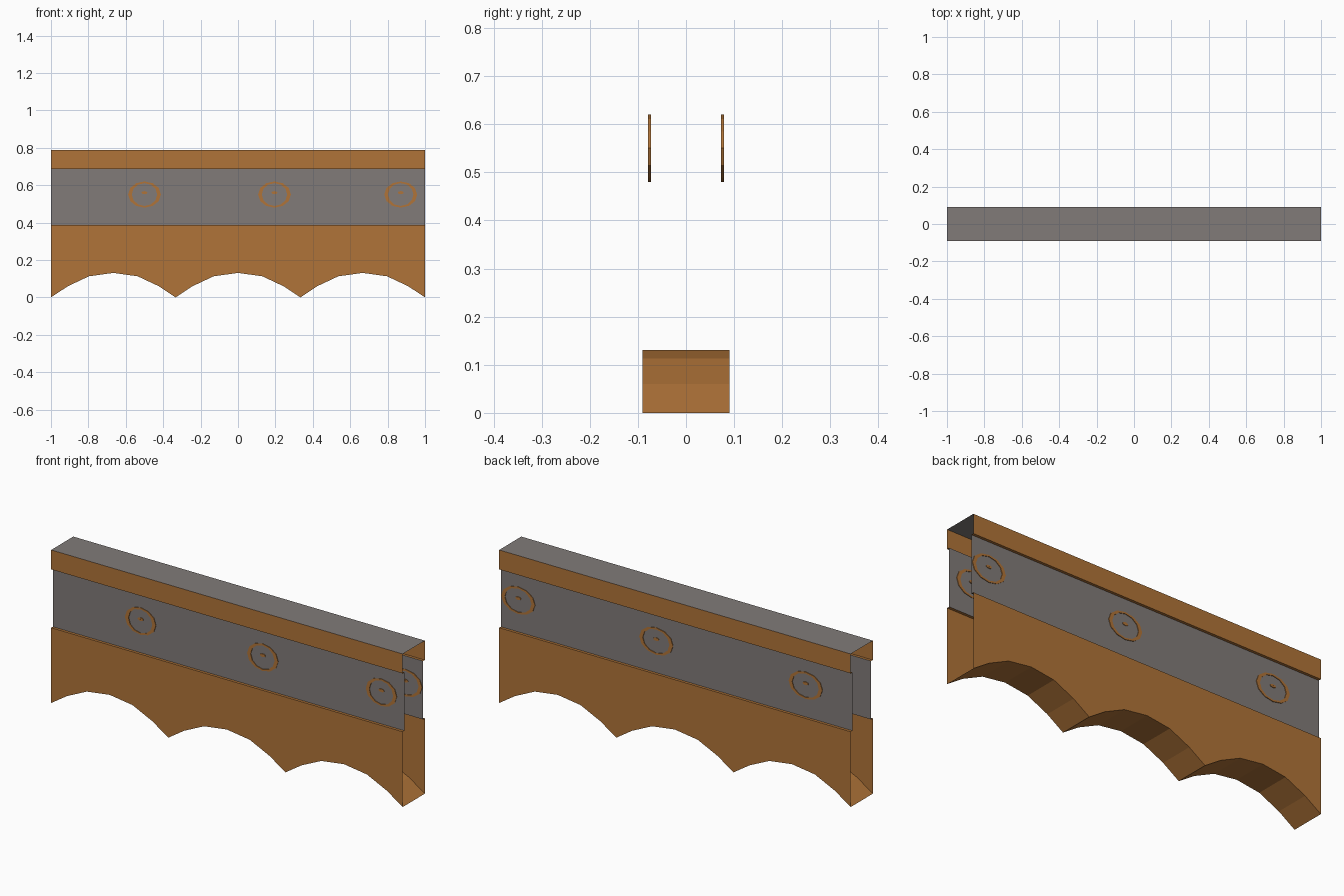
import bpy, math

if "Cube" in bpy.data.objects:
    bpy.data.objects.remove(bpy.data.objects["Cube"])

Z_LEDGE, Z_RIM, Z_TOP = 0.387, 0.687, 0.787
Y_WALL, Y_PANEL = 0.09, 0.076


def material(name, rgb):
    m = bpy.data.materials.new(name)
    m.diffuse_color = (*rgb, 1)
    m.use_nodes = True
    m.node_tree.nodes["Principled BSDF"].inputs["Base Color"].default_value = m.diffuse_color
    return m


wood = material("warm ochre", (0.434, 0.174, 0.040))
stone = material("warm grey", (0.220, 0.198, 0.190))


def add_mesh(name, verts, faces, mat):
    me = bpy.data.meshes.new(name)
    me.from_pydata(verts, [], faces)
    me.materials.append(mat)
    me.update()
    ob = bpy.data.objects.new(name, me)
    bpy.context.collection.objects.link(ob)
    return ob


def strip(name, a, b, mat):
    """Sheet of quads between two equally long point rows."""
    n = len(a)
    return add_mesh(name, a + b,
                    [(i, i + 1, n + i + 1, n + i) for i in range(n - 1)], mat)


def band(name, y0, z0, y1, z1, mat):
    """Sheet running the full length of the bridge."""
    return strip(name, [(-1, y0, z0), (1, y0, z0)], [(-1, y1, z1), (1, y1, z1)], mat)


# Outline of the three shallow arches
half = [(-1 / 3, 0), (-0.243, 0.06), (-0.13, 0.113)]
span = half + [(0, 0.131)] + [(-x, z) for x, z in reversed(half[1:])]
arch = [(c * 2 / 3 + x, z) for c in (-1, 0, 1) for x, z in span] + [(1, 0)]

# Arch underside and deck (the ends of the shell stay open)
strip("arch_underside", [(x, Y_WALL, z) for x, z in arch],
      [(x, -Y_WALL, z) for x, z in arch], wood)
band("deck", -Y_WALL, Z_TOP, Y_WALL, Z_TOP, stone)


def plate(name, x, y, z, outer, inner, n=12, t=0.003):
    """Thin oval plate through the panel; ring if inner is given."""
    verts, faces = [], []
    for dy in (-t, t):
        for rx, rz in (outer, inner):
            verts += [(x + rx * math.cos(2 * math.pi * i / n), y + dy,
                       z + rz * math.sin(2 * math.pi * i / n)) for i in range(n)]
    for i in range(n):
        j = (i + 1) % n
        faces += [(i, j, n + j, n + i), (2 * n + j, 2 * n + i, 3 * n + i, 3 * n + j),
                  (j, i, 2 * n + i, 2 * n + j), (n + i, n + j, 3 * n + j, 3 * n + i)]
    return add_mesh(name, verts, faces, wood)


# Both side faces: arched wall, ledge, recessed panel, upper ledge, rim, emblems
sides = (("front", -1, (-0.5, 0.195, 0.87), 0.088),
         ("back", 1, (-0.735, 0.115, 0.9), 0.096))
for side, s, marks, r in sides:
    yw, yp = s * Y_WALL, s * Y_PANEL
    low = [(x, yw, z) for x, z in arch]
    high = [(x, yw, Z_LEDGE) for x, z in arch]
    parts = [
        strip(side + "_arched_wall", low, high, wood),
        band(side + "_lower_ledge", yw, Z_LEDGE, yp, Z_LEDGE, wood),
        band(side + "_panel", yp, Z_LEDGE, yp, Z_RIM, stone),
        band(side + "_upper_ledge", yp, Z_RIM, yw, Z_RIM, wood),
        band(side + "_rim", yw, Z_RIM, yw, Z_TOP, wood),
    ]
    if s > 0:
        for ob in parts:
            ob.data.flip_normals()
    for i, x in enumerate(marks):
        plate(f"{side}_oval_ring_{i + 1}", x, yp, 0.55, (r, 0.07), (r - 0.02, 0.061))
        plate(f"{side}_oval_dot_{i + 1}", x, yp, 0.56, (0.016, 0.008), (0.001, 0.001))
